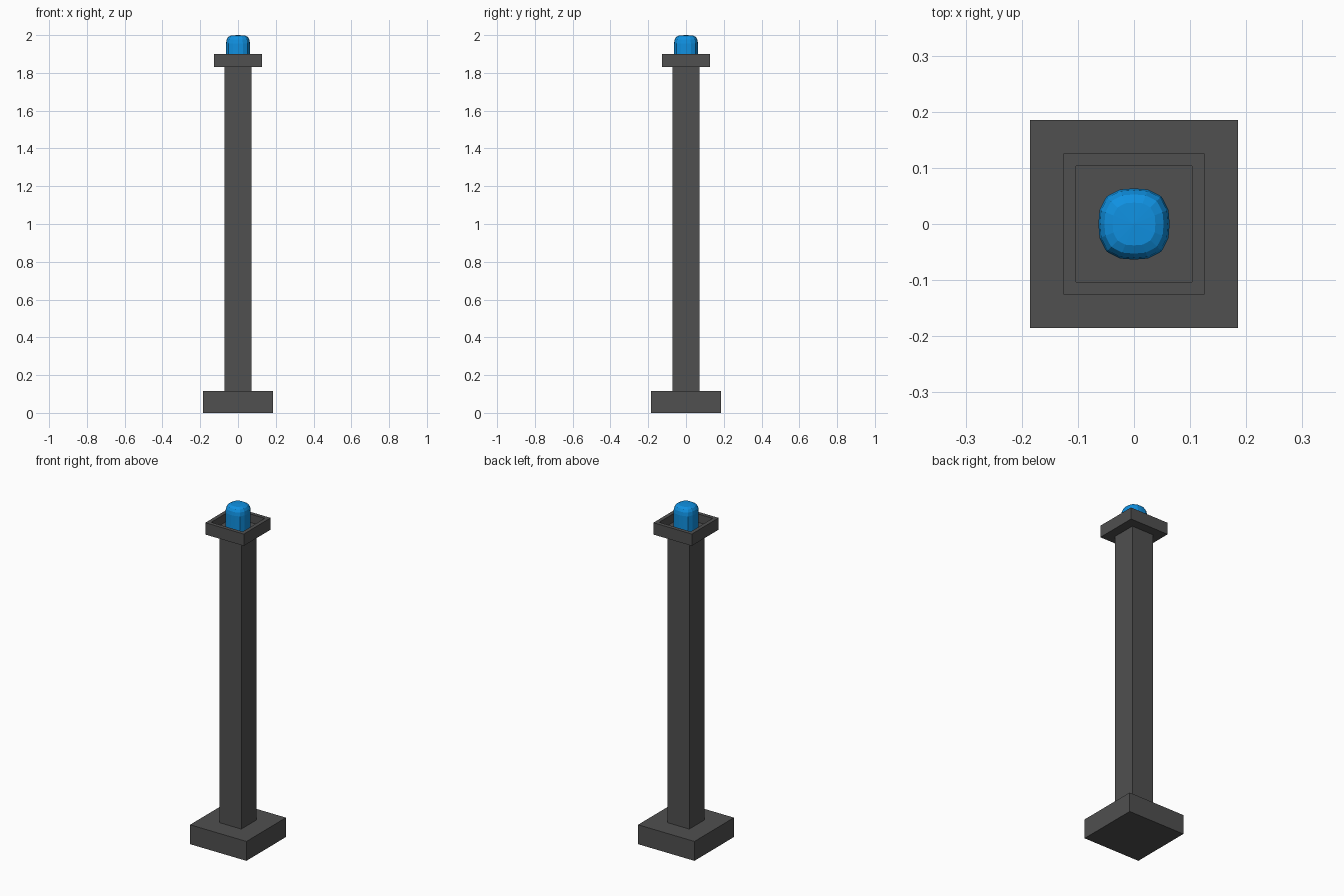
import bpy, bmesh, math

if "Cube" in bpy.data.objects:
    bpy.data.objects.remove(bpy.data.objects["Cube"])


def finish(name, bm, color):
    bmesh.ops.recalc_face_normals(bm, faces=bm.faces)
    mesh = bpy.data.meshes.new(name)
    bm.to_mesh(mesh)
    bm.free()
    obj = bpy.data.objects.new(name, mesh)
    bpy.context.collection.objects.link(obj)
    if color:
        mat = bpy.data.materials.new(name + "_paint")
        mat.diffuse_color = color
        mat.use_nodes = True
        mat.node_tree.nodes["Principled BSDF"].inputs["Base Color"].default_value = mat.diffuse_color
        mesh.materials.append(mat)
    return obj


def box(half, z0, z1):
    bm = bmesh.new()
    bmesh.ops.create_cube(bm, size=1)
    for v in bm.verts:
        v.co = (v.co.x * 2 * half, v.co.y * 2 * half, z0 if v.co.z < 0 else z1)
    return bm


DARK = (0.08, 0.08, 0.08, 1)
BLUE = (0.005, 0.28, 0.75, 1)

# Base block and square post
finish("base", box(0.185, 0, 0.115), DARK)
finish("post", box(0.072, 0.115, 1.83), DARK)

# Tray with a recessed top
bm = box(0.126, 1.83, 1.90)
top = max(bm.faces, key=lambda f: f.calc_center_median().z)
bmesh.ops.inset_region(bm, faces=[top], thickness=0.032)
floor = bmesh.ops.extrude_discrete_faces(bm, faces=[top])["faces"][0]
bmesh.ops.translate(bm, verts=floor.verts, vec=(0, 0, -0.05))
finish("tray", bm, DARK)

# Rounded-square lamp with a domed top
bm = bmesh.new()
SIDES = 16
profile = [(1, 1.85), (1, 1.955), (0.95, 1.976), (0.83, 1.990), (0.6, 1.998)]


def ring_point(i, scale, z):
    a = 2 * math.pi * i / SIDES
    c, s = math.cos(a), math.sin(a)
    r = 0.0635 * scale / (abs(c) ** 2.7 + abs(s) ** 2.7) ** (1 / 2.7)
    return (r * c, r * s, z)


rings = [[bm.verts.new(ring_point(i, s, z)) for i in range(SIDES)] for s, z in profile]
for lo, hi in zip(rings, rings[1:]):
    for i in range(SIDES):
        j = (i + 1) % SIDES
        bm.faces.new((lo[i], lo[j], hi[j], hi[i]))
tip = bm.verts.new((0, 0, 2.0))
for i in range(SIDES):
    bm.faces.new((rings[-1][i], rings[-1][(i + 1) % SIDES], tip))
bm.faces.new(rings[0][::-1])
finish("lamp", bm, BLUE)
